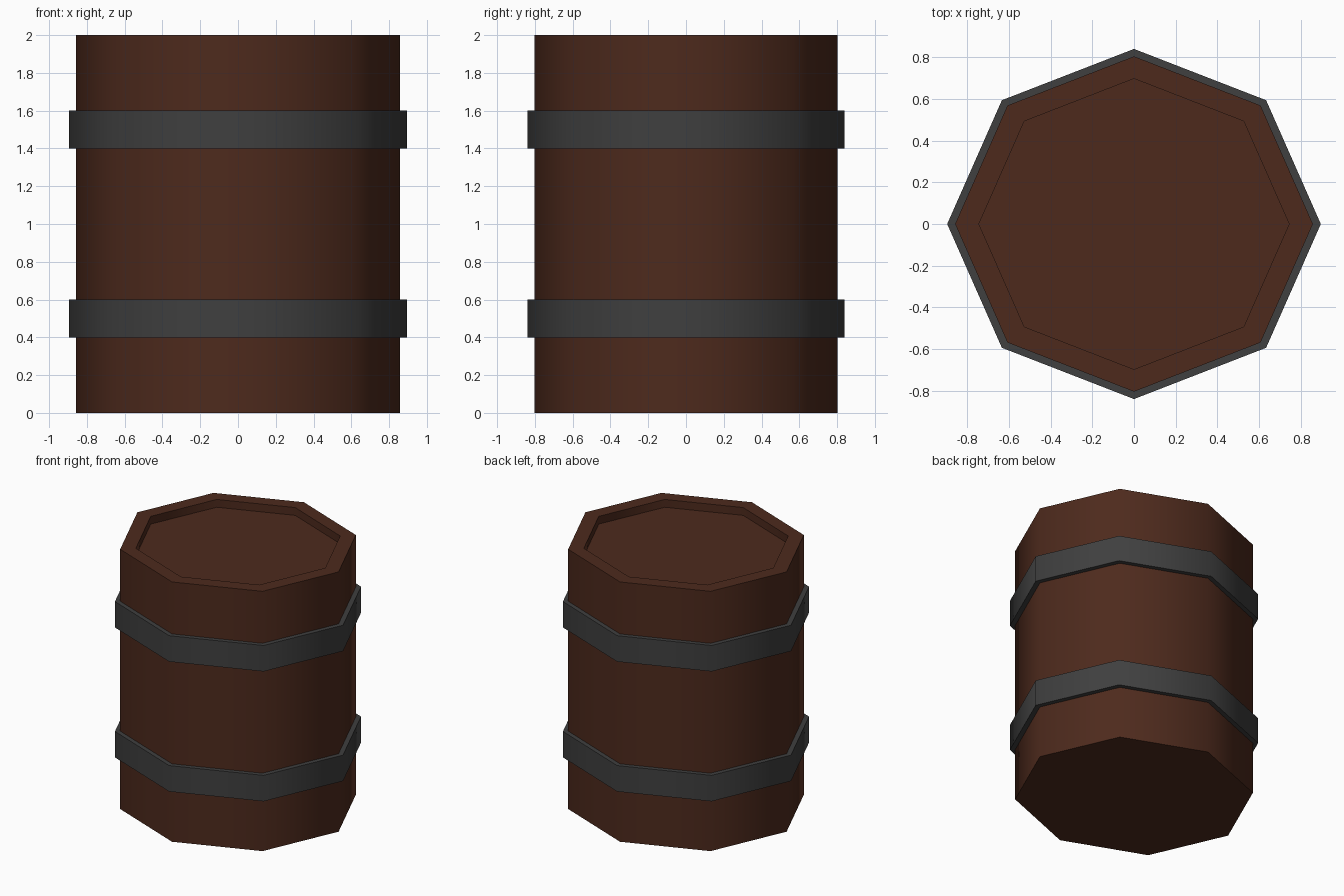
import bpy, math

if "Cube" in bpy.data.objects:
    bpy.data.objects.remove(bpy.data.objects["Cube"])

SIDES = 8
Y_RATIO = 0.937  # the barrel is slightly narrower front to back


def material(name, rgb):
    m = bpy.data.materials.new(name)
    m.diffuse_color = (*rgb, 1)
    m.use_nodes = True
    m.node_tree.nodes["Principled BSDF"].inputs["Base Color"].default_value = m.diffuse_color
    return m


def lathe(name, profile, mat, closed):
    """Sweep (radius, z) points round z; open profiles get end caps."""
    verts = [(r * math.cos(math.tau * i / SIDES),
              r * math.sin(math.tau * i / SIDES) * Y_RATIO, z)
             for r, z in profile for i in range(SIDES)]
    n = len(profile)
    faces = []
    for j in range(n if closed else n - 1):
        a, b = j * SIDES, (j + 1) % n * SIDES
        for i in range(SIDES):
            k = (i + 1) % SIDES
            faces.append((a + i, a + k, b + k, b + i))
    if not closed:
        faces.append(tuple(reversed(range(SIDES))))
        faces.append(tuple(range((n - 1) * SIDES, n * SIDES)))
    mesh = bpy.data.meshes.new(name)
    mesh.from_pydata(verts, [], faces)
    mesh.materials.append(mat)
    obj = bpy.data.objects.new(name, mesh)
    bpy.context.collection.objects.link(obj)
    # Smooth round the staves, crisp at the rims
    bpy.ops.object.select_all(action='DESELECT')
    obj.select_set(True)
    bpy.context.view_layer.objects.active = obj
    bpy.ops.object.shade_smooth_by_angle(angle=math.radians(60))
    return obj


wood = material("dark_wood", (0.075, 0.023, 0.012))
iron = material("dark_iron", (0.05, 0.05, 0.05))

# Barrel body with a shallow recessed lid
lathe("barrel_body", [(0.857, 0), (0.857, 2), (0.743, 2), (0.743, 1.94)],
      wood, False)

# Two metal hoops
for name, z in (("lower_hoop", 0.4), ("upper_hoop", 1.4)):
    lathe(name, [(0.85, z), (0.895, z), (0.895, z + 0.2), (0.85, z + 0.2)],
          iron, True)
